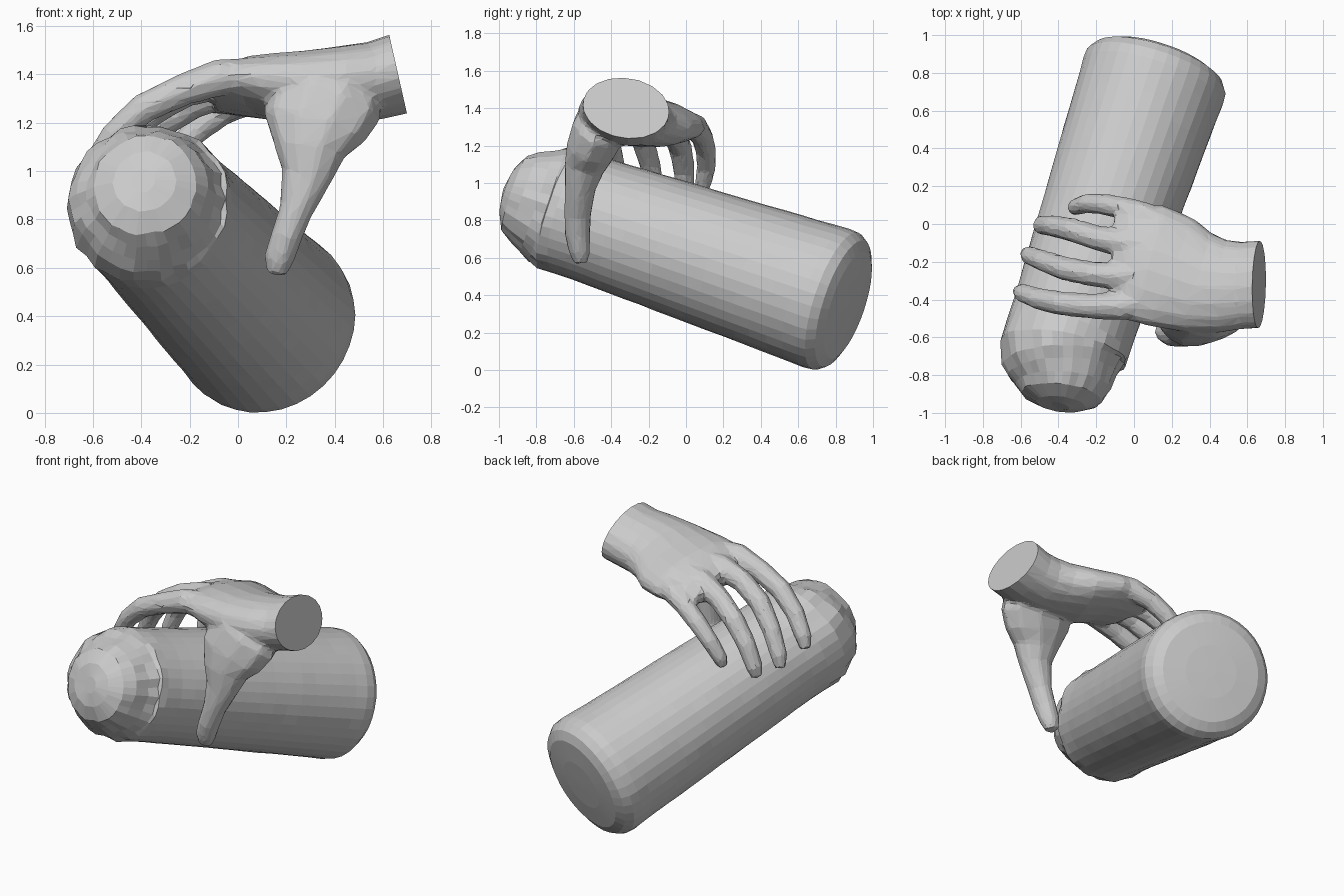
import bpy, bmesh, random
from math import cos, sin, pi
from mathutils import Vector

if "Cube" in bpy.data.objects:
    bpy.data.objects.remove(bpy.data.objects["Cube"])

random.seed(4)


def loft(name, rings, side, n, jitter=None):
    """Skin elliptical rings (centre, side radius, other radius) along a path."""
    pts = [Vector(r[0]) for r in rings]
    bm = bmesh.new()
    loops = []
    for i, (c, a, b) in enumerate(rings):
        t = (pts[min(i + 1, len(pts) - 1)] - pts[max(i - 1, 0)]).normalized()
        s = Vector(side)
        s = (s - t * s.dot(t)).normalized()
        u = t.cross(s)
        loop = []
        for k in range(n):
            w = 2 * pi * k / n
            f = 1 + (random.uniform(-1, 1) * jitter(i) if jitter else 0)
            loop.append(bm.verts.new(pts[i] + (s * a * cos(w) + u * b * sin(w)) * f))
        loops.append(loop)
    for p, q in zip(loops, loops[1:]):
        for k in range(n):
            bm.faces.new((p[k], p[(k + 1) % n], q[(k + 1) % n], q[k]))
    bm.faces.new(loops[0])
    bm.faces.new(loops[-1])
    bmesh.ops.recalc_face_normals(bm, faces=bm.faces)
    me = bpy.data.meshes.new(name)
    bm.to_mesh(me)
    bm.free()
    ob = bpy.data.objects.new(name, me)
    bpy.context.collection.objects.link(ob)
    return ob


# Tilted log with a knobbly rounded front end: (distance on axis, radius, x shift)
axis = Vector((0.332, 1, -0.335)).normalized()
mid = Vector((-0.15, 0, 0.637))
profile = [(-1.065, .05, .08), (-1.055, .13, .08), (-1.01, .215, .07), (-.95, .25, .06),
           (-.88, .285, .04), (-.82, .318, .02), (-.75, .338, .0), (-.66, .338, 0)]
profile += [(-.55 + .1 * k, .337 + .0037 * k, 0) for k in range(14)]
profile += [(.83, .39, 0), (.885, .386, 0), (.93, .355, 0), (.957, .30, 0),
            (.968, .16, 0), (.97, .03, 0)]
loft("log", [(mid + axis * t + Vector((dx, 0, 0)), r, r) for t, r, dx in profile],
     (1, 0, 0), 36, lambda i: .03 if i < 7 else .004)

# Palm and wrist (the wrist is trimmed flat later)
palm = loft("hand", [
    ((.76, -.32, 1.425), .235, .165),
    ((.66, -.32, 1.40), .235, .165),
    ((.57, -.325, 1.375), .235, .16),
    ((.47, -.33, 1.36), .25, .16),
    ((.34, -.31, 1.35), .275, .15),
    ((.2, -.255, 1.34), .315, .14),
    ((.08, -.21, 1.345), .325, .12),
    ((-.03, -.20, 1.335), .305, .095),
    ((-.11, -.20, 1.32), .26, .065)], (0, 1, -.18), 18)

# Thumb with the broad web at its root
parts = [loft("thumb", [
    ((.42, -.42, 1.41), .18, .11),
    ((.37, -.46, 1.30), .24, .15),
    ((.315, -.51, 1.18), .22, .135),
    ((.297, -.545, 1.08), .15, .11),
    ((.285, -.565, .98), .107, .086),
    ((.237, -.58, .83), .07, .074),
    ((.20, -.58, .73), .066, .07),
    ((.17, -.57, .64), .064, .06),
    ((.156, -.56, .572), .042, .04)], (1, 0, 0), 10)]

# Four bent fingers: root to tip
fingers = {
    "index_finger": [(.1, -.40, 1.385), (-.07, -.435, 1.39), (-.23, -.435, 1.335),
                     (-.39, -.42, 1.26), (-.51, -.395, 1.15), (-.59, -.365, 1.03), (-.615, -.355, .96)],
    "middle_finger": [(.1, -.25, 1.38), (-.07, -.275, 1.375), (-.22, -.265, 1.33),
                      (-.37, -.235, 1.24), (-.48, -.195, 1.11), (-.555, -.165, .97), (-.572, -.155, .90)],
    "ring_finger": [(.1, -.10, 1.35), (-.05, -.10, 1.34), (-.19, -.075, 1.28),
                    (-.33, -.03, 1.19), (-.43, -.01, 1.07), (-.49, -.005, .94), (-.505, -.01, .88)],
    "little_finger": [(.16, -.01, 1.32), (.05, .05, 1.30), (-.06, .085, 1.25),
                      (-.16, .105, 1.18), (-.25, .11, 1.09), (-.31, .09, .99), (-.325, .08, .935)],
}
for name, path in fingers.items():
    k = .9 if name == "little_finger" else 1
    radii = [.085, .078, .068, .065, .059, .052, .035]
    parts.append(loft(name, [(p, r * k, r * k) for p, r in zip(path, radii)], (0, 1, 0), 8))

# Gather the hand parts, blend them into one soft skin, then coarsen to low-poly
bm = bmesh.new()
for p in [palm] + parts:
    bm.from_mesh(p.data)
bm.to_mesh(palm.data)
bm.free()
for p in parts:
    bpy.data.objects.remove(p)
m = palm.modifiers.new("fuse", 'REMESH')
m.mode, m.voxel_size = 'VOXEL', .014
m = palm.modifiers.new("soften", 'SMOOTH')
m.factor, m.iterations = .5, 8
m = palm.modifiers.new("coarsen", 'DECIMATE')
m.ratio = .07
dg = bpy.context.evaluated_depsgraph_get()
skin = bpy.data.meshes.new_from_object(palm.evaluated_get(dg))
palm.modifiers.clear()

# Trim the wrist with a slanted flat cut
bm = bmesh.new()
bm.from_mesh(skin)
cut = bmesh.ops.bisect_plane(bm, geom=bm.verts[:] + bm.edges[:] + bm.faces[:],
                             plane_co=(.662, -.32, 1.40), plane_no=(.975, 0, .22),
                             clear_outer=True)
bmesh.ops.contextual_create(bm, geom=[g for g in cut["geom_cut"] if isinstance(g, bmesh.types.BMEdge)])
bmesh.ops.recalc_face_normals(bm, faces=bm.faces)
for f in bm.faces:
    f.smooth = False
bm.to_mesh(skin)
bm.free()
palm.data = skin
